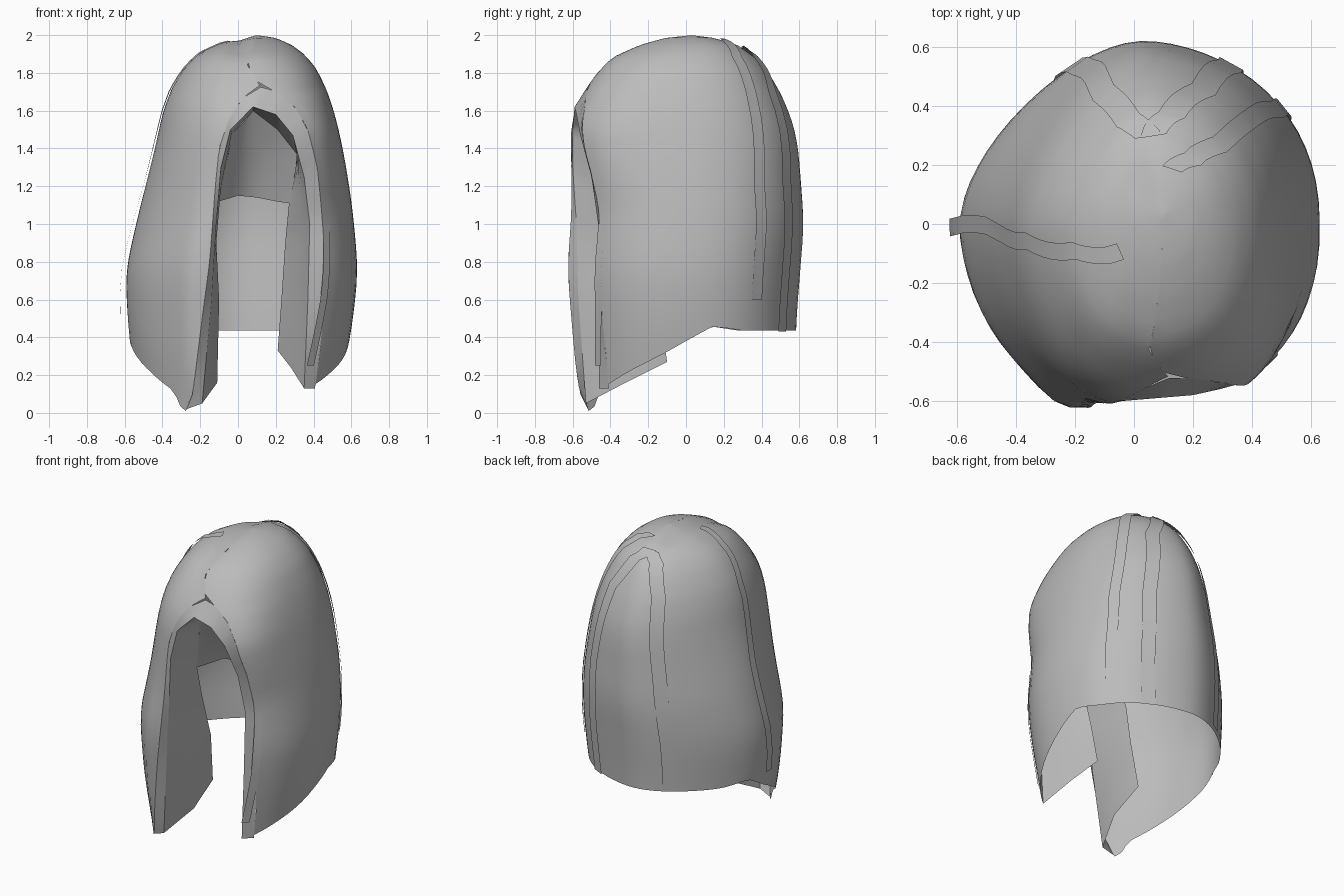
import bpy, bmesh, math
from mathutils import Vector

if "Cube" in bpy.data.objects:
    bpy.data.objects.remove(bpy.data.objects["Cube"])

grey = bpy.data.materials.new("hair_grey")
grey.diffuse_color = (0.5, 0.5, 0.5, 1)
grey.use_nodes = True
grey.node_tree.nodes["Principled BSDF"].inputs["Base Color"].default_value = grey.diffuse_color


def lerp_table(table, z):
    if z <= table[0][0]:
        return table[0][1]
    for (a, p), (b, q) in zip(table, table[1:]):
        if z <= b:
            return p + (q - p) * (z - a) / (b - a)
    return table[-1][1]


def soft_table(table, z):
    """Table value with its corners rounded away from the crown."""
    w = max(0, min(.09, (1.93 - z) / 2))
    return sum(lerp_table(table, z + w * k) for k in (-1, -.5, 0, .5, 1)) / 5


# Outline of the hair by height: left, right, front, back
LEFT = [(0, -.5), (.3, -.565), (.5, -.585), (.75, -.595), (1, -.54), (1.2, -.49), (1.4, -.44),
        (1.65, -.385), (1.8, -.31), (1.9, -.21), (1.95, -.11), (1.985, .0), (2, .1)]
RIGHT = [(0, .51), (.3, .575), (.5, .61), (.75, .635), (1, .615), (1.2, .59), (1.4, .555), (1.6, .51),
         (1.8, .435), (1.9, .35), (1.95, .28), (1.985, .2), (2, .1)]
FRONT = [(0, -.57), (.3, -.59), (.75, -.63), (1, -.615), (1.2, -.62), (1.4, -.635), (1.55, -.62),
         (1.72, -.54), (1.88, -.4), (1.95, -.24), (1.985, -.11), (2, .03)]
BACK = [(0, .57), (.5, .585), (1, .625), (1.2, .61), (1.45, .59), (1.6, .545), (1.75, .475),
        (1.87, .385), (1.95, .27), (1.985, .15), (2, .03)]
# Edges of the face opening, meeting in a seam above the arch
JAMB_L = [(0, -.28), (.1, -.24), (.5, -.19), (.8, -.15), (1.2, -.12), (1.4, -.1), (1.55, -.05),
          (1.65, .01), (1.7, .06), (1.725, .12), (1.85, .05), (2, .1)]
JAMB_R = [(0, .39), (.3, .43), (.7, .47), (1.1, .44), (1.3, .42), (1.5, .37), (1.62, .3),
          (1.68, .23), (1.71, .18), (1.725, .12), (1.85, .05), (2, .1)]
# Height of the lower hem by depth
HEM = [(-.57, .01), (-.47, .12), (-.3, .22), (-.1, .32), (.15, .46), (.3, .435), (.6, .435)]


def surf(phi, z, off=0.0):
    """Point on the hair; phi = 0 faces front and grows towards +x."""
    l, r, f, b = (soft_table(t, z) for t in (LEFT, RIGHT, FRONT, BACK))
    s, c = math.sin(phi), math.cos(phi)
    # fuller at the front and right, flatter at the back left
    n = 2 + .21 * s + .18 * c - .15 * s * c
    if s > 0 and c > 0:
        n += 1.3 * s * c * max(0, 1 - abs(z - 1.5) / .4)
    x = (l + r) / 2 + ((r - l) / 2 + off) * math.copysign(abs(s) ** (2 / n), s)
    y = (f + b) / 2 - ((b - f) / 2 + off) * math.copysign(abs(c) ** (2 / n), c)
    # ridge down the left front lock
    if c > 0:
        y -= .04 * math.exp(-((s + .42) / .17) ** 2) * max(0, min(1, (1.4 - z) / .5))
    # parting groove along the crown
    fade = max(0, min(1, (z - 1.6) / .2)) * max(0, min(1, (.4 - y) / .25))
    z -= .015 * math.exp(-((x - .01) / .05) ** 2) * fade
    return Vector((x, y, z + off * max(0, (z - 1.5) * 2)))


def jamb(table, z):
    """Angle at which the opening edge lies at this height."""
    x, lo, hi = lerp_table(table, z), -1.4, 1.4
    for _ in range(22):
        mid = (lo + hi) / 2
        if surf(mid, z).x < x:
            lo = mid
        else:
            hi = mid
    return mid if z < 1.998 else 0.0


def sheet(name, rows, angle=50, merge=True):
    """Skin a grid of points."""
    bm = bmesh.new()
    grid = [[bm.verts.new(p) for p in row] for row in rows]
    for a, b in zip(grid, grid[1:]):
        for i in range(len(a) - 1):
            bm.faces.new((a[i], a[i + 1], b[i + 1], b[i]))
    if merge:
        bmesh.ops.remove_doubles(bm, verts=bm.verts, dist=.0015)
    me = bpy.data.meshes.new(name)
    bm.to_mesh(me)
    bm.free()
    me.materials.append(grey)
    ob = bpy.data.objects.new(name, me)
    bpy.context.collection.objects.link(ob)
    bpy.ops.object.select_all(action='DESELECT')
    ob.select_set(True)
    bpy.context.view_layer.objects.active = ob
    bpy.ops.object.shade_smooth_by_angle(angle=math.radians(angle))
    return ob


def refine(points, n=4):
    """Subdivide a list of numbers or points evenly."""
    out = []
    for a, b in zip(points, points[1:]):
        out += [a + (b - a) * (k / n) for k in range(n)]
    return out + [points[-1]]


# Outer hair shell, from the right front edge round the back to the left one
COLS, ROWS = 52, 36


def around(u, z):
    a, b = jamb(JAMB_R, z), jamb(JAMB_L, z) + 2 * math.pi
    return a + (b - a) * u


hems = [lerp_table(HEM, surf(around(i / COLS, .2), .2).y) for i in range(COLS + 1)]
rows = []
for j in range(ROWS + 1):
    row = []
    for i, hem in enumerate(hems):
        z = hem + (2 - hem) * math.sin(j / ROWS * math.pi / 2)
        row.append(surf(around(i / COLS, z), z))
    rows.append(row)
sheet("hair_shell", rows)

# Rolled edge and inner walls of the face opening
rim_z = [.02, .5, 1.0, 1.3, 1.55, 1.725, 1.68, 1.55, 1.3, 1.0, .6, .13]
outer = [surf(jamb(JAMB_L if i <= 20 else JAMB_R, z), z) for i, z in enumerate(refine(rim_z))]
inner = [(-.19, -.53, .05), (-.14, -.57, .6), (-.115, -.58, 1), (-.09, -.6, 1.3), (-.04, -.6, 1.5),
         (.08, -.59, 1.62), (.2, -.58, 1.58), (.29, -.56, 1.47), (.35, -.5, 1.25), (.38, -.465, 1),
         (.37, -.465, .6), (.35, -.46, .13)]
middle = [(-.11, -.32, .16), (-.1, -.35, .6), (-.115, -.38, .9), (-.09, -.42, 1.2), (-.03, -.46, 1.5),
          (.08, -.46, 1.61), (.2, -.45, 1.54), (.31, -.42, 1.4), (.325, -.37, 1.2), (.33, -.31, .95),
          (.31, -.28, .65), (.28, -.27, .24)]
deep = [(-.12, -.1, .27), (-.1, -.15, .6), (-.12, -.22, .9), (-.1, -.3, 1.12), (-.03, -.37, 1.48),
        (.08, -.36, 1.6), (.21, -.35, 1.5), (.32, -.32, 1.36), (.27, -.28, 1.11), (.25, -.2, .9),
        (.23, -.14, .6), (.21, -.1, .33)]
inner, middle, deep = ([Vector(p) for p in c] for c in (inner, middle, deep))
sheet("face_opening_rim", [outer, refine(inner)], 40)
sheet("face_opening_inner_walls", [refine(inner), refine(middle), refine(deep)], 40)

# Hollow inner cap closing the arch from behind
cap_top = [(-.03, -.37, 1.48), (.03, -.36, 1.54), (.08, -.36, 1.6), (.21, -.35, 1.5), (.32, -.32, 1.36)]
cap_mid = [(-.07, -.33, 1.3), (.01, -.25, 1.36), (.1, -.22, 1.38), (.21, -.24, 1.32), (.3, -.3, 1.24)]
cap_low = [(-.1, -.3, 1.12), (0, -.15, 1.15), (.1, -.11, 1.14), (.2, -.15, 1.12), (.27, -.28, 1.11)]
sheet("inner_cap", [cap_low, cap_mid, cap_top])


# Flat locks lying on the shell: path of (phi in degrees, height, lift)
def lock(name, path, width=.03):
    a, b = [], []
    for phi, z, off in refine([Vector(p) for p in path], 5):
        phi = math.radians(phi)
        c = surf(phi, z, off)
        d = (surf(phi + .01, z, off) - c).normalized() * width
        a.append(c - d)
        b.append(c + d)
    sheet(name, [a, b], merge=False)


lock("left_lock", [(-90, .49, .04), (-90, 1.2, .012), (-85, 1.7, .008), (-75, 1.9, .008),
                   (-58, 1.965, .008)])
lock("back_right_lock", [(128, .6, .006), (128, 1.2, .008), (132, 1.65, .01), (135, 1.88, .01),
                         (145, 1.955, .01), (165, 1.975, .008)], .035)
lock("back_lock", [(150, .43, .006), (150, 1.2, .008), (155, 1.7, .01), (168, 1.88, .01),
                   (185, 1.935, .008)], .045)
lock("back_left_lock", [(208, .46, .006), (208, 1.2, .008), (206, 1.7, .012), (200, 1.88, .01),
                        (190, 1.93, .008)], .045)
lock("front_right_lock", [(40, .25, .006), (44, .6, .006), (46, 1.0, .004)], .025)
